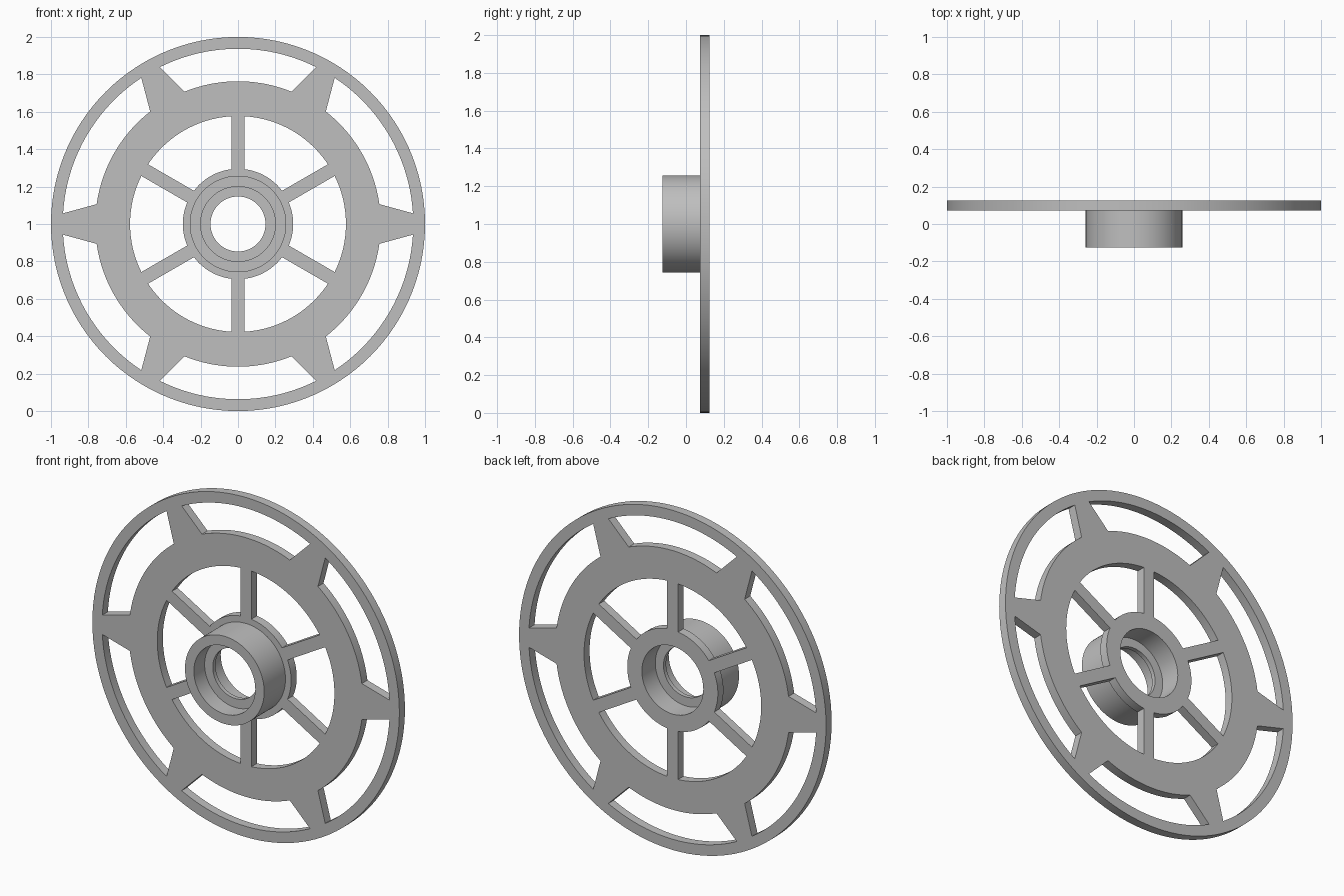
import bpy, bmesh
from math import sin, cos, asin, pi, radians

cube = bpy.data.objects.get("Cube")
if cube:
    bpy.data.objects.remove(cube, do_unlink=True)

# Overall sizes: the wheel axis runs along y at height 1
BACK, PLATE_FRONT, HUB_FRONT = 0.125, 0.073, -0.125
RIM_IN, BAND_OUT, BAND_IN = 0.937, 0.763, 0.577
FLANGE, HUB, SOCKET, BORE = 0.295, 0.258, 0.2, 0.147
LIP_FRONT, LIP_BACK = -0.025, 0.0
SEGMENTS = 120

grey = bpy.data.materials.new("plain grey")
grey.use_nodes = True
colour = (0.52, 0.52, 0.52, 1)
grey.diffuse_color = colour
grey.node_tree.nodes["Principled BSDF"].inputs["Base Color"].default_value = colour


def arc(radius, start, end, steps):
    angles = [start + (end - start) * i / steps for i in range(steps + 1)]
    return [(radius * cos(a), radius * sin(a)) for a in angles]


def circle(radius):
    return arc(radius, 0, 2 * pi, SEGMENTS)[:-1]


def window(r_in, r_out, half_in, half_out, start):
    """Opening between two spokes, given the spoke half widths at each radius."""
    a, b = asin(half_in / r_in), asin(half_out / r_out)
    end = start + pi / 3
    return arc(r_out, start + b, end - b, 20) + arc(r_in, end - a, start + a, 20)


def finish(obj):
    obj.data.materials.clear()
    obj.data.materials.append(grey)
    bpy.ops.object.select_all(action="DESELECT")
    obj.select_set(True)
    bpy.context.view_layer.objects.active = obj
    bpy.ops.object.shade_smooth_by_angle(angle=radians(30))


def clean(bm, mesh):
    bmesh.ops.remove_doubles(bm, verts=bm.verts, dist=1e-5)
    bmesh.ops.recalc_face_normals(bm, faces=bm.faces)
    bm.to_mesh(mesh)
    bm.free()


# Spoked plate: one filled outline with its openings, extruded
loops = [circle(1), circle(SOCKET)]
for k in range(6):
    loops.append(window(BAND_OUT, RIM_IN, 0.106, 0.057, k * pi / 3))
    loops.append(window(FLANGE, BAND_IN, 0.036, 0.036, k * pi / 3 + pi / 6))

outline = bpy.data.curves.new("wheel_outline", "CURVE")
outline.dimensions = "2D"
outline.fill_mode = "BOTH"
outline.extrude = (BACK - PLATE_FRONT) / 2
for loop in loops:
    spline = outline.splines.new("POLY")
    spline.points.add(len(loop) - 1)
    for point, (x, y) in zip(spline.points, loop):
        point.co = (x, y, 0, 1)
    spline.use_cyclic_u = True
helper = bpy.data.objects.new("wheel_outline", outline)
bpy.context.collection.objects.link(helper)
bpy.context.view_layer.update()
mesh = bpy.data.meshes.new_from_object(
    helper.evaluated_get(bpy.context.evaluated_depsgraph_get()))
bpy.data.objects.remove(helper, do_unlink=True)

bm = bmesh.new()
bm.from_mesh(mesh)
middle = (BACK + PLATE_FRONT) / 2
for v in bm.verts:
    v.co = (v.co.x, middle - v.co.z, v.co.y + 1)
clean(bm, mesh)
plate = bpy.data.objects.new("spoked_plate", mesh)
bpy.context.collection.objects.link(plate)
finish(plate)

# Hub: turned sleeve with a socket at each end and a lip between them
profile = [(HUB, PLATE_FRONT), (HUB, HUB_FRONT), (SOCKET, HUB_FRONT),
           (SOCKET, LIP_FRONT), (BORE, LIP_FRONT), (BORE, LIP_BACK),
           (SOCKET, LIP_BACK), (SOCKET, PLATE_FRONT)]
bm = bmesh.new()
rings = [[bm.verts.new((x, y, z + 1)) for x, z in circle(r)] for r, y in profile]
for i, ring in enumerate(rings):
    after = rings[(i + 1) % len(rings)]
    for j in range(SEGMENTS):
        n = (j + 1) % SEGMENTS
        bm.faces.new((ring[j], ring[n], after[n], after[j]))
mesh = bpy.data.meshes.new("hub")
clean(bm, mesh)
hub = bpy.data.objects.new("hub", mesh)
bpy.context.collection.objects.link(hub)
finish(hub)
